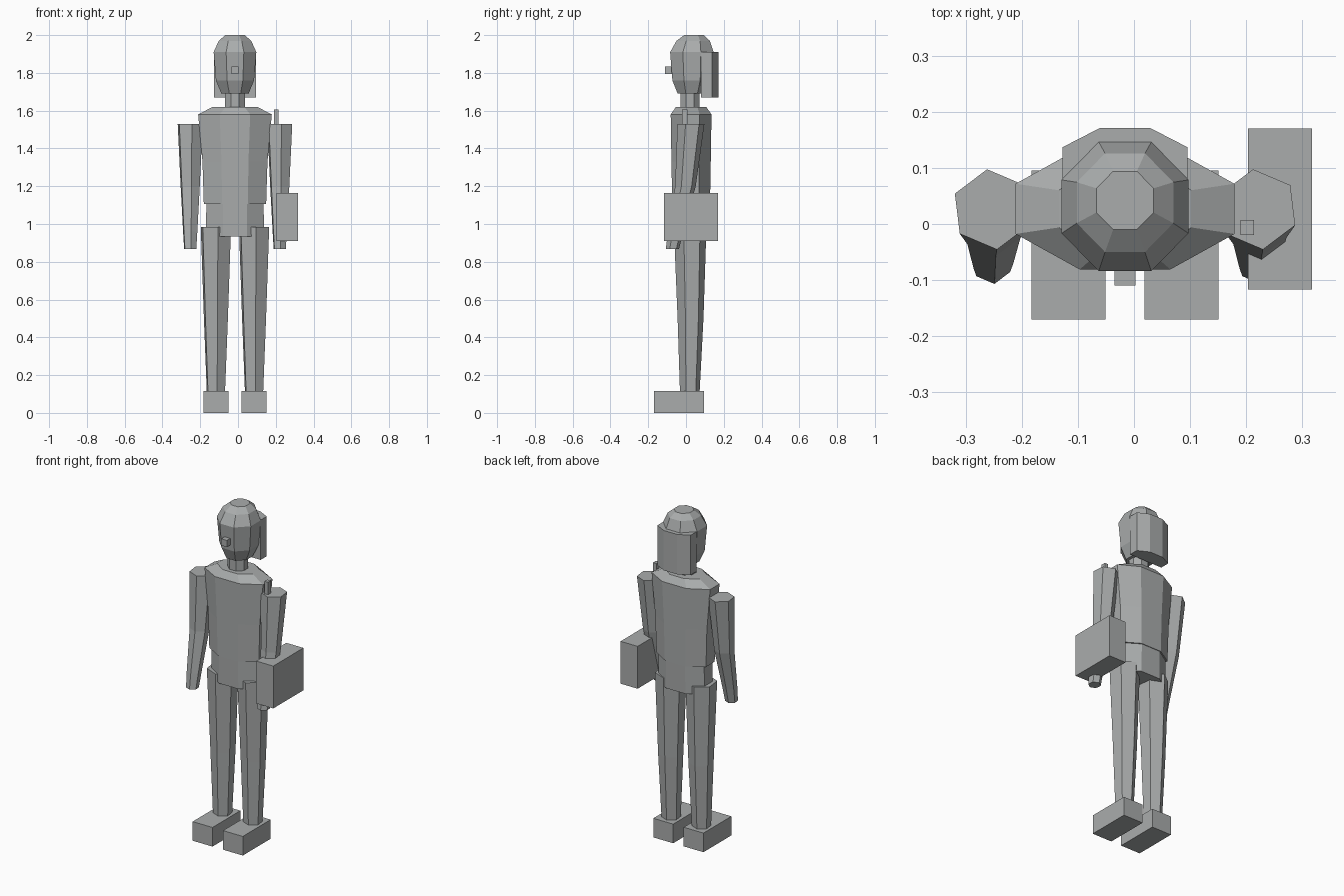
import bpy, bmesh, math

if "Cube" in bpy.data.objects:
    bpy.data.objects.remove(bpy.data.objects["Cube"])

CX, CY = -0.016, 0.027  # body centre line

grey = bpy.data.materials.new("plain grey")
grey.diffuse_color = (0.40, 0.415, 0.415, 1)
grey.use_nodes = True
grey.node_tree.nodes["Principled BSDF"].inputs["Base Color"].default_value = grey.diffuse_color


def finish(name, bm):
    bmesh.ops.recalc_face_normals(bm, faces=bm.faces)
    me = bpy.data.meshes.new(name)
    bm.to_mesh(me)
    bm.free()
    me.materials.append(grey)
    ob = bpy.data.objects.new(name, me)
    bpy.context.collection.objects.link(ob)
    return ob


def skin(name, rings):
    """Skin a closed solid through rings of 3D points."""
    bm = bmesh.new()
    loops = [[bm.verts.new(p) for p in ring] for ring in rings]
    n = len(loops[0])
    for a, b in zip(loops, loops[1:]):
        for i in range(n):
            j = (i + 1) % n
            bm.faces.new((a[i], a[j], b[j], b[i]))
    bm.faces.new(loops[0][::-1])
    bm.faces.new(loops[-1])
    return finish(name, bm)


def octagons(name, sections):
    """Sections are (centre y, z, half width, half depth), flats facing the axes."""
    k = 1 / math.cos(math.pi / 8)
    angles = [math.radians(22.5 + 45 * i) for i in range(8)]
    return skin(name, [[(CX + rx * k * math.cos(t), cy + ry * k * math.sin(t), z)
                        for t in angles] for cy, z, rx, ry in sections])


def limb(name, sections):
    """Six-sided limb; sections are (x, y, z, radius)."""
    angles = [math.radians(97 + 60 * i) for i in range(6)]
    return skin(name, [[(x + r * math.cos(t), y + r * math.sin(t), z)
                        for t in angles] for x, y, z, r in sections])


def box(name, x0, x1, y0, y1, z0, z1):
    outline = [(x0, y0), (x1, y0), (x1, y1), (x0, y1)]
    return skin(name, [[(x, y, z) for x, y in outline] for z in (z0, z1)])


# Body
octagons("torso", [(CY, 1.105, 0.165, 0.100), (CY, 1.33, 0.172, 0.104),
                   (CY, 1.58, 0.195, 0.108), (CY, 1.62, 0.118, 0.080)])
octagons("pelvis", [(CY, 0.935, 0.155, 0.092), (CY, 1.107, 0.151, 0.096)])
octagons("neck", [(0.022, 1.60, 0.054, 0.050), (0.022, 1.71, 0.054, 0.050)])

# Head, hair and nose
octagons("head", [(0.030, 1.69, 0.072, 0.074), (0.032, 1.76, 0.101, 0.104),
                  (0.031, 1.91, 0.113, 0.115), (0.038, 1.97, 0.086, 0.088),
                  (0.042, 2.00, 0.051, 0.052)])
hair = [(-0.127, 0.08), (0.095, 0.08), (0.095, 0.137),
        (0.029, 0.171), (-0.061, 0.171), (-0.127, 0.137)]
skin("back_hair", [[(x, y, z) for x, y in hair] for z in (1.67, 1.91)])
box("nose", -0.035, 0.003, -0.11, -0.07, 1.795, 1.835)

# Arms, legs and feet
for side, s in (("left", 1), ("right", -1)):
    ax = CX + s * 0.237
    limb(side + "_arm", [(ax, -0.072, 0.868, 0.035), (ax, -0.055, 0.96, 0.041),
                         (ax, -0.003, 1.20, 0.055), (ax, 0.026, 1.53, 0.072)])
    lx = CX + s * 0.101
    limb(side + "_leg", [(lx, 0.020, 0.10, 0.052), (lx, 0.024, 0.50, 0.069),
                         (lx, 0.022, 0.985, 0.087)])
    box(side + "_foot", lx - 0.066, lx + 0.066, -0.17, 0.095, 0, 0.115)

# Shoulder bag and its strap
box("bag", 0.203, 0.317, -0.117, 0.17, 0.91, 1.165)
box("bag_strap", 0.190, 0.214, -0.020, 0.007, 1.15, 1.605)
